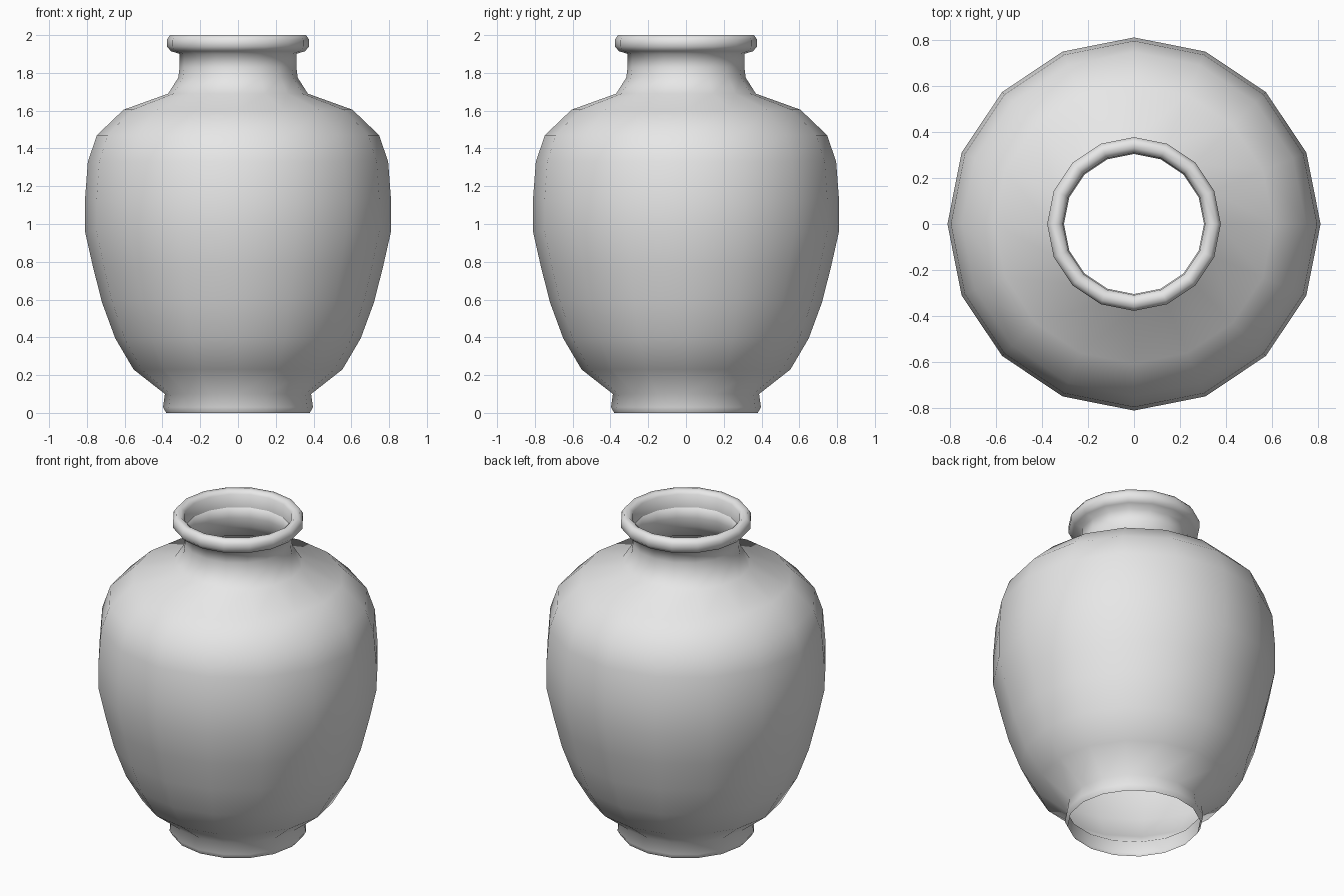
import bpy
import bmesh
import math

SIDES = 16

cube = bpy.data.objects.get("Cube")
if cube:
    bpy.data.objects.remove(cube, do_unlink=True)

# Plain grey glaze
clay = bpy.data.materials.new("grey_clay")
clay.use_nodes = True
grey = (0.8, 0.8, 0.8, 1.0)
clay.diffuse_color = grey
clay.node_tree.nodes["Principled BSDF"].inputs["Base Color"].default_value = grey

# Profile sections as (radius, height), from the open foot up to the lip
foot = [(0.38, 0.0), (0.397, 0.03), (0.387, 0.10)]
body = [(0.553, 0.23), (0.65, 0.395), (0.72, 0.585), (0.767, 0.77), (0.81, 0.96),
        (0.81, 1.13), (0.795, 1.33), (0.747, 1.47), (0.606, 1.605)]
neck = [(0.37, 1.69), (0.316, 1.775), (0.309, 1.83), (0.309, 1.9)]
lip = [(0.355, 1.915), (0.377, 1.94), (0.377, 1.975), (0.36, 2.0),
       (0.33, 2.0), (0.309, 1.98), (0.304, 1.9)]


def lathe(name, profile, material):
    """Turn an open profile round the z axis into a smooth single-wall shell."""
    bm = bmesh.new()
    points = [bm.verts.new((r, 0, z)) for r, z in profile]
    edges = [bm.edges.new(pair) for pair in zip(points, points[1:])]
    bmesh.ops.spin(bm, geom=points + edges, cent=(0, 0, 0), axis=(0, 0, 1),
                   angle=math.tau, steps=SIDES, use_duplicate=False)
    bmesh.ops.remove_doubles(bm, verts=bm.verts[:], dist=0.0005)
    bmesh.ops.recalc_face_normals(bm, faces=bm.faces[:])
    # The widest face must look outward
    widest = max(bm.faces, key=lambda f: f.calc_center_median().xy.length)
    if widest.normal.dot(widest.calc_center_median()) < 0:
        bmesh.ops.reverse_faces(bm, faces=bm.faces[:])
    for face in bm.faces:
        face.smooth = True
    mesh = bpy.data.meshes.new(name)
    bm.to_mesh(mesh)
    bm.free()
    mesh.materials.append(material)
    obj = bpy.data.objects.new(name, mesh)
    bpy.context.collection.objects.link(obj)
    return obj


# Vase: foot, body, neck and rolled lip in one continuous wall
lathe("vase", foot + body + neck + lip, clay)
